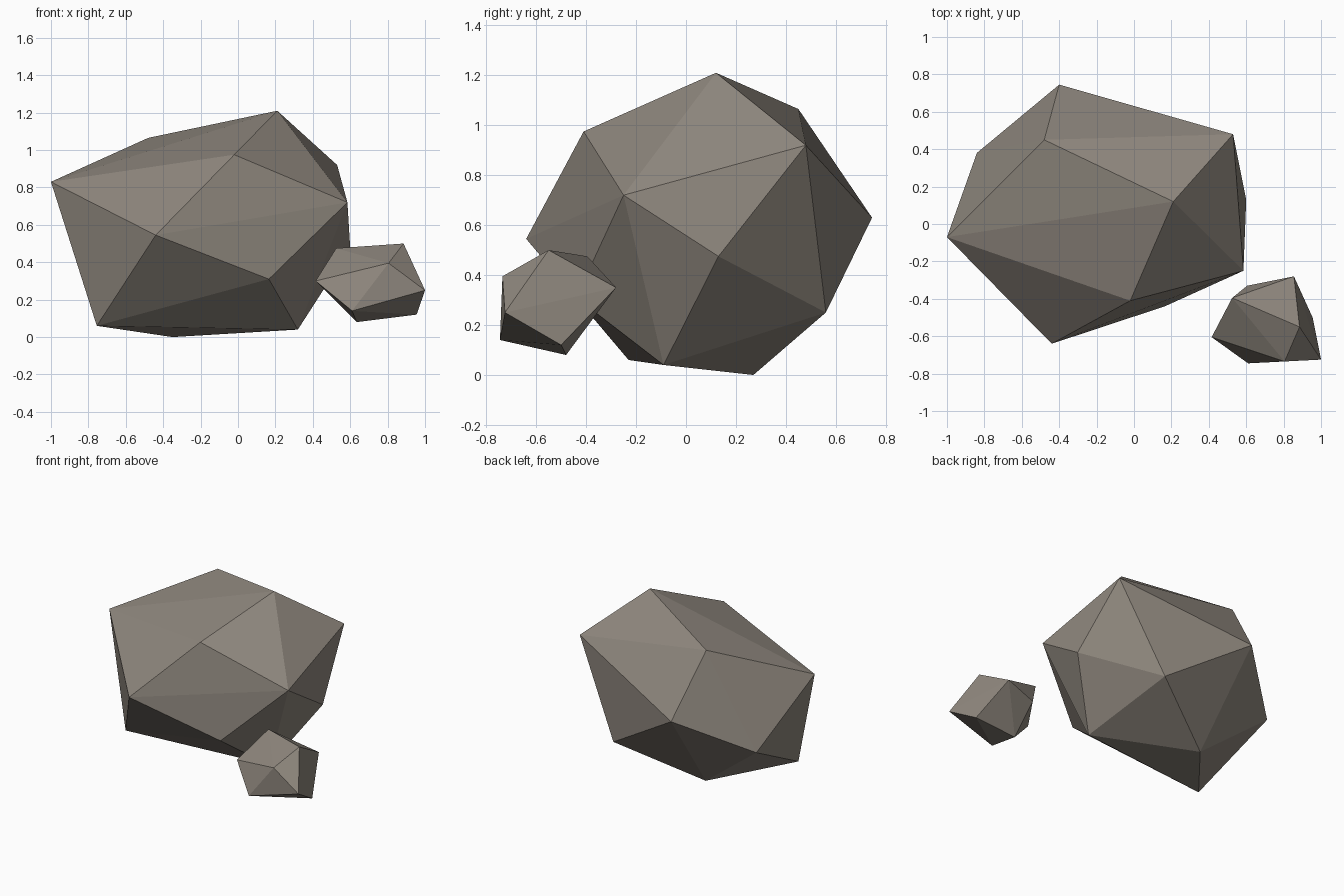
import bpy
import bmesh

# One stone colour for both boulders
stone = bpy.data.materials.new("warm grey stone")
stone.diffuse_color = (0.27, 0.24, 0.205, 1.0)


def boulder(name, corners):
    """Chiselled flat-faced rock: the convex hull of its corner points."""
    bm = bmesh.new()
    for c in corners:
        bm.verts.new(c)
    bmesh.ops.convex_hull(bm, input=bm.verts[:])
    bmesh.ops.recalc_face_normals(bm, faces=bm.faces[:])
    mesh = bpy.data.meshes.new(name)
    bm.to_mesh(mesh)
    bm.free()
    mesh.materials.append(stone)
    obj = bpy.data.objects.new(name, mesh)
    bpy.context.collection.objects.link(obj)
    return obj


# Large boulder: crown, middle belt, base
boulder("large_boulder", [
    (-1.0, -0.07, 0.83), (-0.48, 0.45, 1.065), (0.21, 0.12, 1.21),
    (-0.02, -0.41, 0.975), (0.585, -0.25, 0.72), (0.53, 0.48, 0.92),
    (-0.44, -0.64, 0.545), (0.165, -0.44, 0.31), (0.6, 0.13, 0.475),
    (-0.4, 0.745, 0.63), (-0.84, 0.38, 0.38), (0.2, 0.56, 0.25),
    (-0.755, -0.23, 0.06), (0.32, -0.09, 0.04), (-0.35, 0.27, 0.0),
])

# Small boulder resting beside it
boulder("small_boulder", [
    (0.525, -0.395, 0.475), (0.885, -0.55, 0.5), (0.805, -0.735, 0.395),
    (0.415, -0.605, 0.30), (0.855, -0.28, 0.35), (0.605, -0.33, 0.30),
    (1.0, -0.725, 0.25), (0.61, -0.745, 0.14), (0.955, -0.5, 0.12),
    (0.635, -0.48, 0.08),
])
